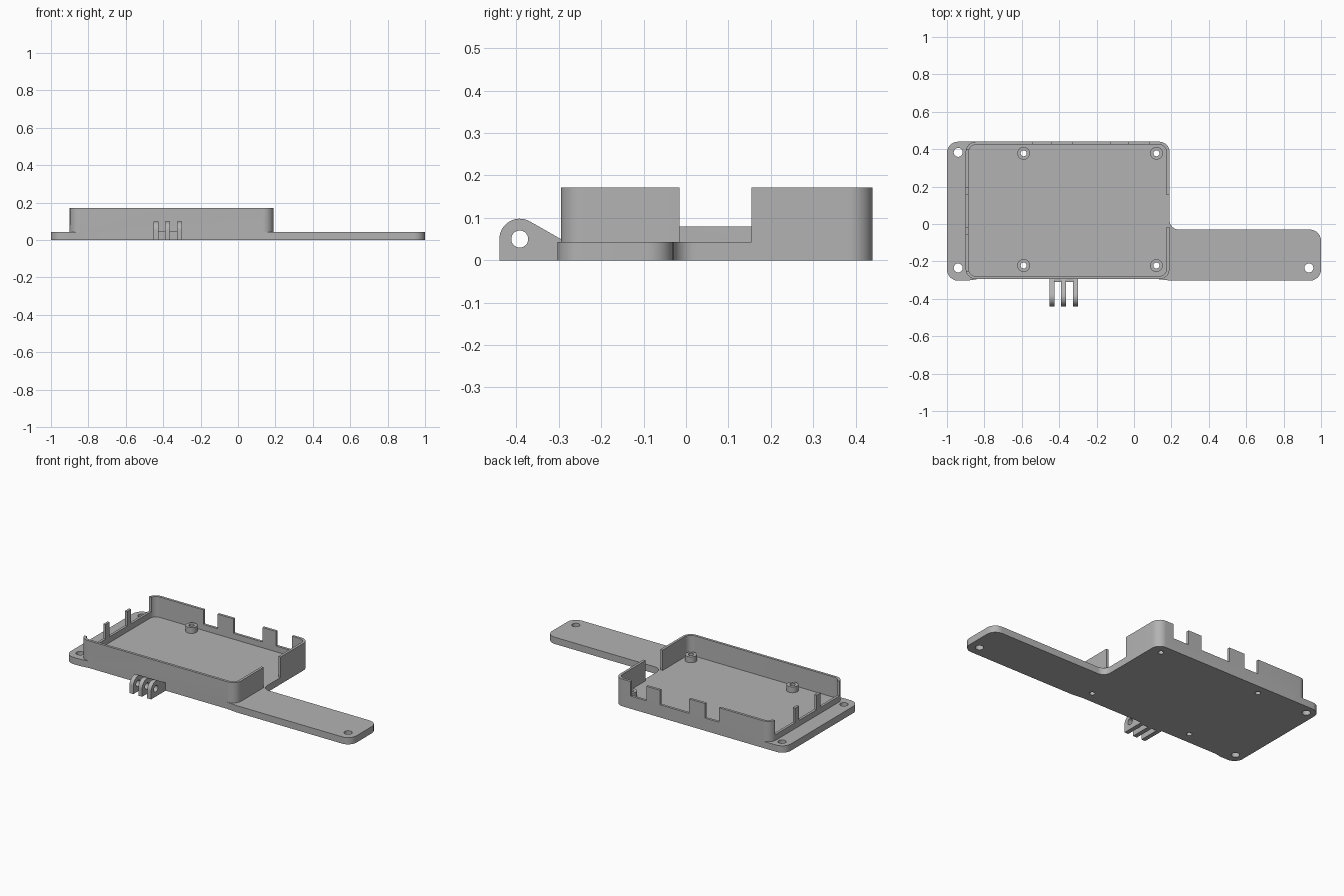
import bpy, bmesh, math
from mathutils import Vector, Matrix

old = bpy.data.objects.get("Cube")
if old:
    bpy.data.objects.remove(old, do_unlink=True)

grey = bpy.data.materials.new("plain grey")
grey.use_nodes = True
COLOUR = (0.45, 0.45, 0.45, 1)
grey.diffuse_color = COLOUR
grey.node_tree.nodes["Principled BSDF"].inputs["Base Color"].default_value = COLOUR

PLATE, LOW, TOP = 0.043, 0.08, 0.172          # heights of plate, low rim, full wall
X0, X1, Y0, Y1 = -0.9, 0.19, -0.295, 0.44     # tray footprint
WALL = 0.016


def rounded(corners, steps=10):
    """Outline from (x, y, radius) corners, each replaced by an arc."""
    out = []
    for i, (x, y, r) in enumerate(corners):
        p = Vector((x, y))
        if r == 0:
            out.append(p)
            continue
        a = (Vector(corners[i - 1][:2]) - p).normalized()
        b = (Vector(corners[(i + 1) % len(corners)][:2]) - p).normalized()
        half = a.angle(b) / 2
        centre = p + (a + b).normalized() * (r / math.sin(half))
        start = p + a * (r / math.tan(half)) - centre
        sweep = start.angle_signed(p + b * (r / math.tan(half)) - centre)
        for k in range(steps + 1):
            t = -sweep * k / steps
            c, s = math.cos(t), math.sin(t)
            out.append(centre + Vector((start.x * c - start.y * s, start.x * s + start.y * c)))
    return out


def prism(name, outline, lo, hi, along_x=False):
    """Extrude an outline along z, or a (y, z) outline along x."""
    bm = bmesh.new()
    face = bm.faces.new([bm.verts.new((p[0], p[1], lo)) for p in outline])
    new = bmesh.ops.extrude_face_region(bm, geom=[face])["geom"]
    moved = [v for v in new if isinstance(v, bmesh.types.BMVert)]
    bmesh.ops.translate(bm, verts=moved, vec=(0, 0, hi - lo))
    if along_x:
        cycle = Matrix(((0, 0, 1), (1, 0, 0), (0, 1, 0)))
        bmesh.ops.transform(bm, matrix=cycle.to_4x4(), verts=bm.verts)
    bmesh.ops.recalc_face_normals(bm, faces=bm.faces)
    mesh = bpy.data.meshes.new(name)
    bm.to_mesh(mesh)
    bm.free()
    mesh.materials.append(grey)
    obj = bpy.data.objects.new(name, mesh)
    bpy.context.collection.objects.link(obj)
    return obj


def rect(x0, x1, y0, y1, r=0):
    return rounded([(x0, y0, r), (x1, y0, r), (x1, y1, r), (x0, y1, r)])


def circle(x, y, r, n=32):
    return [(x + r * math.cos(2 * math.pi * k / n), y + r * math.sin(2 * math.pi * k / n))
            for k in range(n)]


def combine(target, tool, operation):
    """Apply a boolean and discard the tool object."""
    bpy.ops.object.select_all(action='DESELECT')
    bpy.context.view_layer.objects.active = target
    target.select_set(True)
    mod = target.modifiers.new("shape", 'BOOLEAN')
    mod.operation, mod.solver, mod.object = operation, 'EXACT', tool
    bpy.ops.object.modifier_apply(modifier=mod.name)
    bpy.data.objects.remove(tool, do_unlink=True)


def smooth(obj):
    bpy.ops.object.select_all(action='DESELECT')
    bpy.context.view_layer.objects.active = obj
    obj.select_set(True)
    bpy.ops.object.shade_smooth_by_angle(angle=math.radians(30))


# Tray block with side flange and long arm
tray = prism("tray", rect(X0, X1, Y0, Y1, 0.055), 0, TOP)
flange = rounded([(-1, -0.303, 0.06), (-0.89, -0.303, 0), (-0.84, Y0, 0),
                  (-0.8, Y0, 0), (-0.8, Y1, 0), (-1, Y1, 0.06)])
arm = rounded([(0.13, Y0, 0), (0.2, -0.303, 0), (1, -0.303, 0.06), (1, -0.03, 0.06),
               (X1, -0.03, 0.05), (X1, 0.1, 0), (0.13, 0.1, 0)])
combine(tray, prism("flange", flange, 0, PLATE), 'UNION')
combine(tray, prism("arm", arm, 0, PLATE), 'UNION')

# Hollow interior
inside = rect(X0 + WALL, X1 - WALL, Y0 + WALL, Y1 - WALL, 0.04)
combine(tray, prism("cavity", inside, PLATE, 0.3), 'DIFFERENCE')

# Openings in the back, side and arm walls
for a, b in ((-0.54, -0.44), (-0.33, -0.125), (-0.03, 0.08)):
    combine(tray, prism("back_gap", rect(a, b, 0.41, 0.5), LOW, 0.3), 'DIFFERENCE')
for a, b in ((-0.25, -0.06), (-0.02, 0.157), (0.195, 0.395)):
    combine(tray, prism("side_gap", rect(-0.95, -0.87, a, b), LOW, 0.3), 'DIFFERENCE')
combine(tray, prism("arm_gap", rect(0.15, 0.25, -0.015, 0.155), PLATE, 0.3), 'DIFFERENCE')

# Screw bosses and through holes
for x in (-0.59, 0.12):
    for y in (-0.222, 0.378):
        combine(tray, prism("boss", circle(x, y, 0.034), 0.02, LOW), 'UNION')
        combine(tray, prism("screw_hole", circle(x, y, 0.016), -0.1, 0.3), 'DIFFERENCE')
for x, y in ((-0.94, 0.383), (-0.94, -0.235), (0.935, -0.235)):
    combine(tray, prism("mount_hole", circle(x, y, 0.024), -0.1, 0.3), 'DIFFERENCE')
smooth(tray)

# Hinge prongs on the front, with a web joining them
CY, CZ, R = -0.392, 0.05, 0.048
arc = [(CY + R * math.cos(math.radians(d)), CZ + R * math.sin(math.radians(d)))
       for d in range(60, 181, 8)]
profile = [(Y0, 0), (Y0, 0.05)] + arc + [(CY - R, 0)]
for i, x in enumerate((-0.4375, -0.376, -0.3135)):
    prong = prism(f"hinge_prong_{i + 1}", profile, x - 0.0135, x + 0.0135, True)
    combine(prong, prism("pin_hole", circle(CY, CZ, 0.02), -1, 0, True), 'DIFFERENCE')
    smooth(prong)
for i, (a, b) in enumerate(((-0.424, -0.3895), (-0.3625, -0.327))):
    prism(f"hinge_web_{i + 1}", rect(a, b, -0.31, Y0), 0, 0.046)
